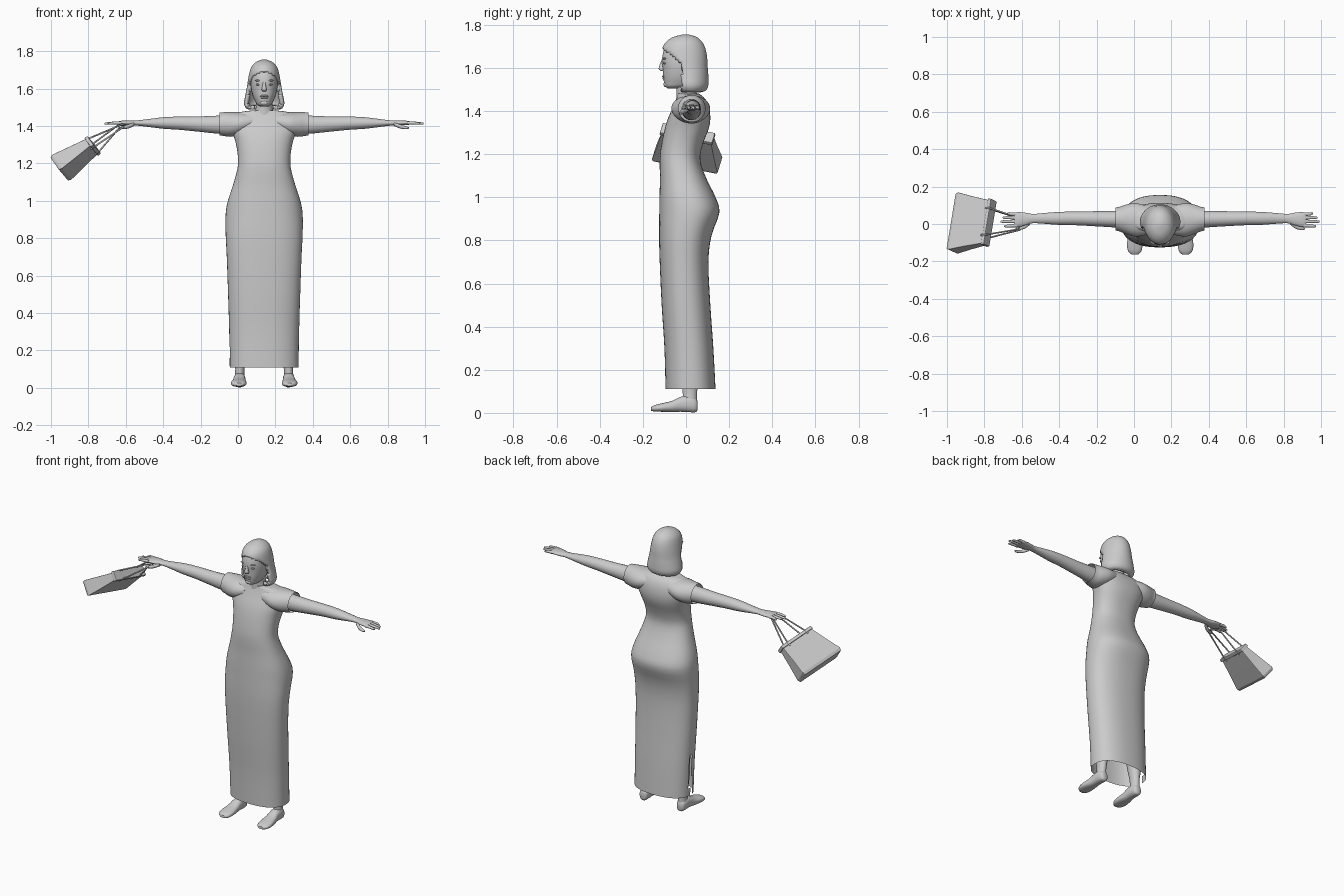
import bpy, bmesh, math
from mathutils import Vector

if "Cube" in bpy.data.objects:
    bpy.data.objects.remove(bpy.data.objects["Cube"])

CX = 0.14  # body centre line
grey = bpy.data.materials.new("plain grey")
grey.diffuse_color = (0.6, 0.6, 0.6, 1)
grey.use_nodes = True
grey.node_tree.nodes["Principled BSDF"].inputs["Base Color"].default_value = grey.diffuse_color


def finish(name, bm, smooth=True, recalc=True):
    if recalc:
        bmesh.ops.recalc_face_normals(bm, faces=bm.faces)
    me = bpy.data.meshes.new(name)
    bm.to_mesh(me)
    bm.free()
    me.materials.append(grey)
    ob = bpy.data.objects.new(name, me)
    bpy.context.collection.objects.link(ob)
    if smooth:
        bpy.ops.object.select_all(action='DESELECT')
        ob.select_set(True)
        bpy.context.view_layer.objects.active = ob
        bpy.ops.object.shade_smooth_by_angle(angle=math.radians(50))
    return ob


def spline(rows, steps):
    """Catmull-Rom subdivision of section rows."""
    out = []
    for i in range(len(rows) - 1):
        p = [rows[max(0, min(len(rows) - 1, i + k))] for k in (-1, 0, 1, 2)]
        for s in range(steps):
            t = s / steps
            out.append([0.5 * (2 * b + (c - a) * t + (2 * a - 5 * b + 4 * c - d) * t * t
                               + (3 * b - a - 3 * c + d) * t ** 3) for a, b, c, d in zip(*p)])
    return out + [list(rows[-1])]


def loft(rows, axis, n=20, power=2.0, caps=(True, True), steps=3):
    """Rows are (x, y, z, radius_u, radius_v); rings lie across the given axis."""
    bm = bmesh.new()
    u, v = {'x': (1, 2), 'y': (0, 2), 'z': (0, 1)}[axis]
    rings = []
    for row in spline(rows, steps):
        ring = []
        for k in range(n):
            a = 2 * math.pi * (k + 0.5) / n
            c, s = math.cos(a), math.sin(a)
            p = list(row[:3])
            p[u] += row[3] * math.copysign(abs(c) ** (2 / power), c)
            p[v] += row[4] * math.copysign(abs(s) ** (2 / power), s)
            ring.append(bm.verts.new(p))
        rings.append(ring)
    for r0, r1 in zip(rings, rings[1:]):
        for k in range(n):
            bm.faces.new((r0[k], r0[(k + 1) % n], r1[(k + 1) % n], r1[k]))
    if caps[0]:
        bm.faces.new(rings[0])
    if caps[1]:
        bm.faces.new(rings[-1])
    return bm


def upright(rows):
    """(z, half width, front y, back y) to loft rows on the centre line."""
    return [(CX, (f + b) / 2, z, w, (b - f) / 2) for z, w, f, b in rows]


def blob(name, loc, size):
    bm = bmesh.new()
    bmesh.ops.create_uvsphere(bm, u_segments=16, v_segments=10, radius=1)
    for vert in bm.verts:
        vert.co = Vector([a * b + c for a, b, c in zip(vert.co, size, loc)])
    return finish(name, bm)


def rod(name, pts, r):
    cu = bpy.data.curves.new(name, 'CURVE')
    cu.dimensions = '3D'
    cu.bevel_depth = r
    cu.bevel_resolution = 2
    cu.use_fill_caps = True
    sp = cu.splines.new('POLY')
    sp.points.add(len(pts) - 1)
    for q, p in zip(sp.points, pts):
        q.co = (*p, 1)
    cu.materials.append(grey)
    ob = bpy.data.objects.new(name, cu)
    bpy.context.collection.objects.link(ob)


# Long dress, open at the hem, with a slit on one side
dress = loft(upright([
    (0.11, .184, -.095, .137), (0.30, .187, -.10, .127), (0.50, .193, -.113, .113),
    (0.70, .200, -.122, .104), (0.82, .206, -.125, .118), (0.93, .206, -.124, .155),
    (1.00, .194, -.123, .137), (1.08, .168, -.121, .098), (1.15, .148, -.122, .071),
    (1.20, .140, -.120, .067), (1.26, .143, -.111, .083), (1.32, .155, -.098, .106),
    (1.37, .172, -.082, .113), (1.42, .182, -.060, .106), (1.455, .170, -.046, .090),
    (1.474, .130, -.040, .070), (1.482, .075, -.040, .055)]),
    'z', n=47, power=2.35, caps=(False, True))
slit = [f for f in dress.faces if f.calc_center_median().z < 0.36
        and f.calc_center_median().x < CX and abs(f.normal.y) < 1
        and min(v.co.x for v in f.verts) < CX - .18
        and f.calc_center_median().y == min(
            (g.calc_center_median().y for g in [f]), default=0)
        and min(v.co.y for v in f.verts) < 0.018 < max(v.co.y for v in f.verts)]
bmesh.ops.delete(dress, geom=slit, context='FACES')
finish("dress", dress)

# Neck and head
finish("neck", loft(upright([(1.44, .062, -.045, .055), (1.49, .046, -.045, .05),
                             (1.56, .044, -.05, .05)]), 'z'))
finish("head", loft(upright([
    (1.505, .022, -.085, -.02), (1.515, .038, -.098, .02), (1.53, .048, -.102, .05),
    (1.56, .061, -.106, .07), (1.60, .070, -.108, .075), (1.64, .072, -.112, .08),
    (1.69, .068, -.100, .075), (1.725, .050, -.070, .055), (1.742, .02, -.03, .03)]),
    'z', n=28, power=2.2))

# Facial features
finish("nose", loft([(CX, -.104, 1.64, .007, .008), (CX, -.110, 1.615, .009, .012),
                     (CX, -.113, 1.594, .014, .014), (CX, -.106, 1.585, .010, .008)], 'z', n=12))
blob("upper_lip", (CX, -.103, 1.561, ), (.024, .008, .005))
blob("lower_lip", (CX, -.102, 1.551), (.020, .008, .005))
blob("chin", (CX, -.092, 1.524), (.022, .013, .014))
for s, side in ((1, "left"), (-1, "right")):
    blob(side + "_eye", (CX + s * .030, -.098, 1.622), (.014, .009, .006))
    blob(side + "_brow", (CX + s * .031, -.099, 1.643), (.020, .009, .005))
    blob(side + "_ear", (CX + s * .076, -.008, 1.605), (.010, .014, .026))

# Bobbed hair with the face opening removed
hair = loft(upright([
    (1.487, .078, -.03, .070), (1.495, .097, -.06, .092), (1.52, .108, -.08, .104),
    (1.56, .102, -.09, .104), (1.60, .094, -.10, .101), (1.65, .086, -.108, .098),
    (1.69, .078, -.110, .090), (1.72, .066, -.093, .075), (1.743, .042, -.060, .05),
    (1.755, .012, -.015, .012)]), 'z', n=48, caps=(False, True), steps=4)


def hairline(z):
    return -.02 if z < 1.61 else -.02 - .105 * ((z - 1.61) / .09) ** 1.3


bmesh.ops.delete(hair, context='FACES', geom=[
    f for f in hair.faces if f.calc_center_median().z < 1.70
    and f.calc_center_median().y < hairline(f.calc_center_median().z)])
hair_ob = finish("hair", hair)
shell = hair_ob.modifiers.new("thickness", 'SOLIDIFY')
shell.thickness = 0.022
shell.offset = -1

# Sleeves, arms, hands, legs and feet on both sides
for s, side in ((1, "left"), (-1, "right")):
    def X(rows):
        return [(CX + s * r[0], *r[1:]) for r in rows]

    sleeve = loft(X([(.06, .02, 1.425, .075, .048), (.13, .022, 1.412, .090, .062),
                     (.18, .025, 1.408, .080, .066), (.215, .026, 1.410, .067, .064),
                     (.238, .027, 1.411, .062, .061)]), 'x', n=28, caps=(True, False))
    finish(side + "_sleeve", sleeve)
    finish(side + "_arm", loft(X([
        (.15, .025, 1.407, .046, .050), (.24, .026, 1.407, .045, .049),
        (.34, .028, 1.410, .041, .042), (.45, .030, 1.415, .037, .036),
        (.54, .030, 1.416, .035, .031), (.62, .030, 1.416, .029, .021),
        (.68, .029, 1.416, .025, .014), (.715, .027, 1.416, .033, .014),
        (.755, .024, 1.417, .040, .012), (.780, .024, 1.416, .037, .009)]), 'x'))
    # fingers: root y, tip y, tip reach
    for i, (y0, y1, reach) in enumerate(((-.007, -.012, .834), (.014, .013, .853),
                                         (.034, .034, .842), (.052, .056, .818))):
        finish(f"{side}_finger_{i + 1}", loft(X([
            (.765, y0, 1.416, .011, .009), (.80, (y0 + y1) / 2, 1.416, .009, .008),
            (reach - .008, y1, 1.413, .007, .006), (reach, y1, 1.412, .003, .003)]), 'x', n=10))
    finish(side + "_thumb", loft(X([
        (.695, .008, 1.410, .012, .010), (.725, -.014, 1.398, .012, .011),
        (.757, -.024, 1.391, .009, .008), (.773, -.026, 1.390, .004, .004)]), 'x', n=10))
    finish(side + "_leg", loft(X([
        (.131, .017, .03, .030, .036), (.131, .018, .07, .025, .033),
        (.129, .018, .12, .027, .036), (.125, .018, .22, .043, .048),
        (.115, .010, .40, .052, .055)]), 'z'))
    finish(side + "_foot", loft(X([
        (.131, .054, .033, .012, .018), (.131, .045, .036, .025, .033),
        (.131, .015, .042, .031, .039), (.132, -.025, .040, .032, .035),
        (.134, -.065, .030, .037, .026), (.136, -.110, .025, .042, .020),
        (.136, -.145, .021, .036, .015), (.135, -.163, .018, .018, .008)]),
        'y', power=2.4))

# Handbag swung out from the hand: long, thickness and downward axes
mouth, base = Vector((-.775, .007, 1.295)), Vector((-.956, .005, 1.170))
L = Vector((.16, .97, -.19)).normalized()
D = (base - mouth).normalized()
T = L.cross(D).normalized()


def slab(name, levels):
    """Box loft from (centre, half length, half thickness) levels."""
    bm = bmesh.new()
    rings = [[bm.verts.new(c + L * a * hl + T * b * ht)
              for a, b in ((-1, -1), (1, -1), (1, 1), (-1, 1))] for c, hl, ht in levels]
    for r0, r1 in zip(rings, rings[1:]):
        for k in range(4):
            bm.faces.new((r0[k], r0[(k + 1) % 4], r1[(k + 1) % 4], r1[k]))
    bm.faces.new(rings[0])
    bm.faces.new(rings[-1])
    ob = finish(name, bm, smooth=False)
    bev = ob.modifiers.new("soft edges", 'BEVEL')
    bev.width = 0.004
    bev.segments = 2


slab("bag_body", [(mouth, .118, .022), (mouth.lerp(base, .5), .138, .036),
                  (mouth.lerp(base, .92), .158, .047), (base, .152, .042)])
slab("bag_rim", [(mouth - D * .008, .125, .029), (mouth + D * .012, .127, .031)])
for k, b in enumerate((-1, 1)):
    rod(f"bag_handle_{k + 1}", [
        mouth - L * .075 + T * b * .028 + D * .02, mouth - L * .075 + T * b * .028,
        Vector((-.615, -.030, 1.402)) + T * b * .008, Vector((-.600, 0, 1.398)) + T * b * .008,
        Vector((-.640, .040, 1.396)) + T * b * .008,
        mouth + L * .075 + T * b * .028, mouth + L * .075 + T * b * .028 + D * .02], .0045)
